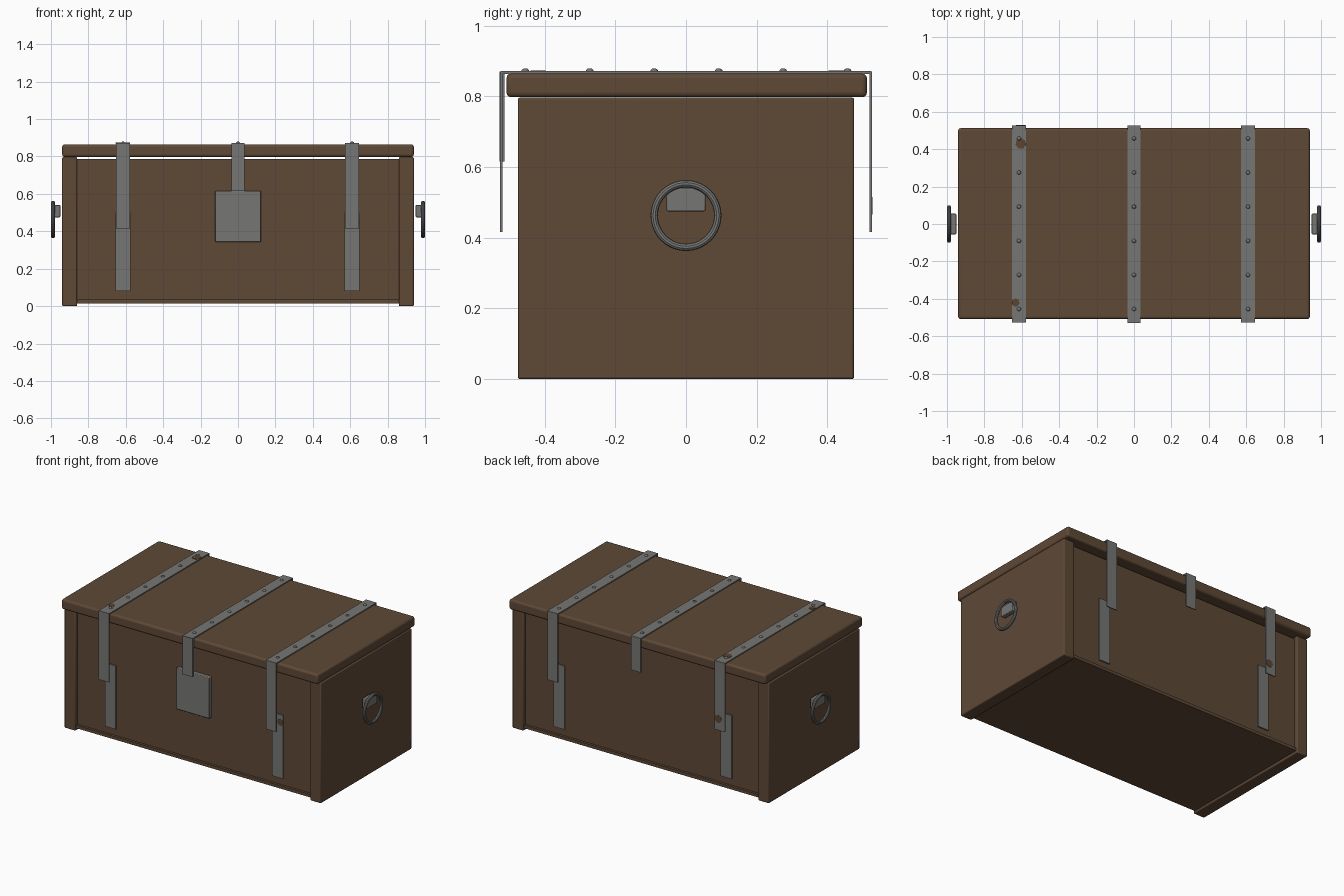
import bpy, math
from mathutils import Vector

if "Cube" in bpy.data.objects:
    bpy.data.objects.remove(bpy.data.objects["Cube"])


def material(name, rgb):
    m = bpy.data.materials.new(name)
    m.diffuse_color = (*rgb, 1)
    m.use_nodes = True
    m.node_tree.nodes["Principled BSDF"].inputs["Base Color"].default_value = m.diffuse_color
    return m


WOOD = material("brown wood", (0.112, 0.066, 0.037))
IRON = material("grey iron", (0.18, 0.18, 0.175))
RUST = material("rust brown", (0.11, 0.058, 0.03))


def box(name, x, y, z, mat, bevel=0.0, segments=2):
    """Box from (min, max) ranges."""
    bpy.ops.mesh.primitive_cube_add(size=1)
    o = bpy.context.object
    o.name = name
    for v in o.data.vertices:
        v.co = Vector([r[0] if c < 0 else r[1] for r, c in zip((x, y, z), v.co)])
    o.data.materials.append(mat)
    if bevel:
        b = o.modifiers.new("soft_edges", 'BEVEL')
        b.width = bevel
        b.segments = segments
        bpy.ops.object.shade_smooth_by_angle()
    return o


def disc(name, loc, radius, depth, mat, sides, rot=(0, 0, 0)):
    bpy.ops.mesh.primitive_cylinder_add(vertices=sides, radius=radius, depth=depth,
                                        location=loc, rotation=rot)
    o = bpy.context.object
    o.name = name
    o.data.materials.append(mat)
    return o


# Wooden body: end boards, recessed long walls, floor, lid
for s, side in ((-1, "left"), (1, "right")):
    box(side + "_end_board", sorted((s * 0.86, s * 0.94)), (-0.476, 0.476),
        (0, 0.797), WOOD, 0.006)
for s, side in ((-1, "front"), (1, "back")):
    box(side + "_wall", (-0.862, 0.862), sorted((s * 0.415, s * 0.45)),
        (0.02, 0.786), WOOD)
box("floor_board", (-0.862, 0.862), (-0.466, 0.466), (0.015, 0.035), WOOD)
box("lid", (-0.94, 0.94), (-0.508, 0.512), (0.798, 0.865), WOOD, 0.013, 3)

# Iron straps across the lid, hanging down front and back, with rivets
for i, (cx, w, front_z, back_z) in enumerate(((-0.615, 0.038, 0.416, 0.416),
                                              (0, 0.036, 0.616, 0.645),
                                              (0.61, 0.038, 0.416, 0.416))):
    xr = (cx - w, cx + w)
    box(f"lid_strap_{i}", xr, (-0.524, 0.524), (0.864, 0.872), IRON)
    front_y = (-0.528, -0.514) if cx == 0 else (-0.526, -0.519)
    box(f"front_strap_{i}", xr, front_y, (front_z, 0.871), IRON)
    box(f"back_strap_{i}", xr, (0.519, 0.526), (back_z, 0.871), IRON)
    for k in range(6):
        bpy.ops.mesh.primitive_uv_sphere_add(segments=12, ring_count=6, radius=0.011,
                                             location=(cx, -0.455 + k * 0.1825, 0.872))
        r = bpy.context.object
        r.name = f"rivet_{i}_{k}"
        r.scale.z = 0.7
        r.data.materials.append(IRON)
        bpy.ops.object.shade_smooth_by_angle()
    # Lower straps fixed to the walls
    if cx:
        for s, side in ((-1, "front"), (1, "back")):
            box(f"{side}_lower_strap_{i}", (cx - 0.04, cx + 0.04),
                sorted((s * 0.448, s * 0.459)), (0.08, 0.50), IRON)

# Lock plate
box("lock_plate", (-0.122, 0.122), (-0.474, -0.445), (0.342, 0.615), IRON, 0.004)

# Ring handles on both ends
for s, side in ((-1, "left"), (1, "right")):
    bpy.ops.mesh.primitive_torus_add(location=(s * 0.989, 0, 0.463),
                                     rotation=(0, math.pi / 2, 0),
                                     major_radius=0.09, minor_radius=0.0105,
                                     major_segments=40, minor_segments=10)
    ring = bpy.context.object
    ring.name = side + "_handle_ring"
    ring.data.materials.append(IRON)
    bpy.ops.object.shade_smooth_by_angle()
    box(side + "_handle_mount", sorted((s * 0.95, s * 0.982)), (-0.055, 0.055),
        (0.475, 0.541), IRON, 0.004)

# Thin rust patches on the worn straps
disc("rust_patch_lid_back", (-0.605, 0.43, 0.872), 0.029, 0.004, RUST, 7)
disc("rust_patch_lid_front", (-0.633, -0.42, 0.872), 0.022, 0.004, RUST, 7)
disc("rust_patch_back_strap", (-0.605, 0.526, 0.49), 0.026, 0.004, RUST, 7,
     (math.pi / 2, 0, 0))
disc("rust_patch_lower_strap", (0.63, -0.459, 0.45), 0.022, 0.004, RUST, 7,
     (math.pi / 2, 0, 0))
